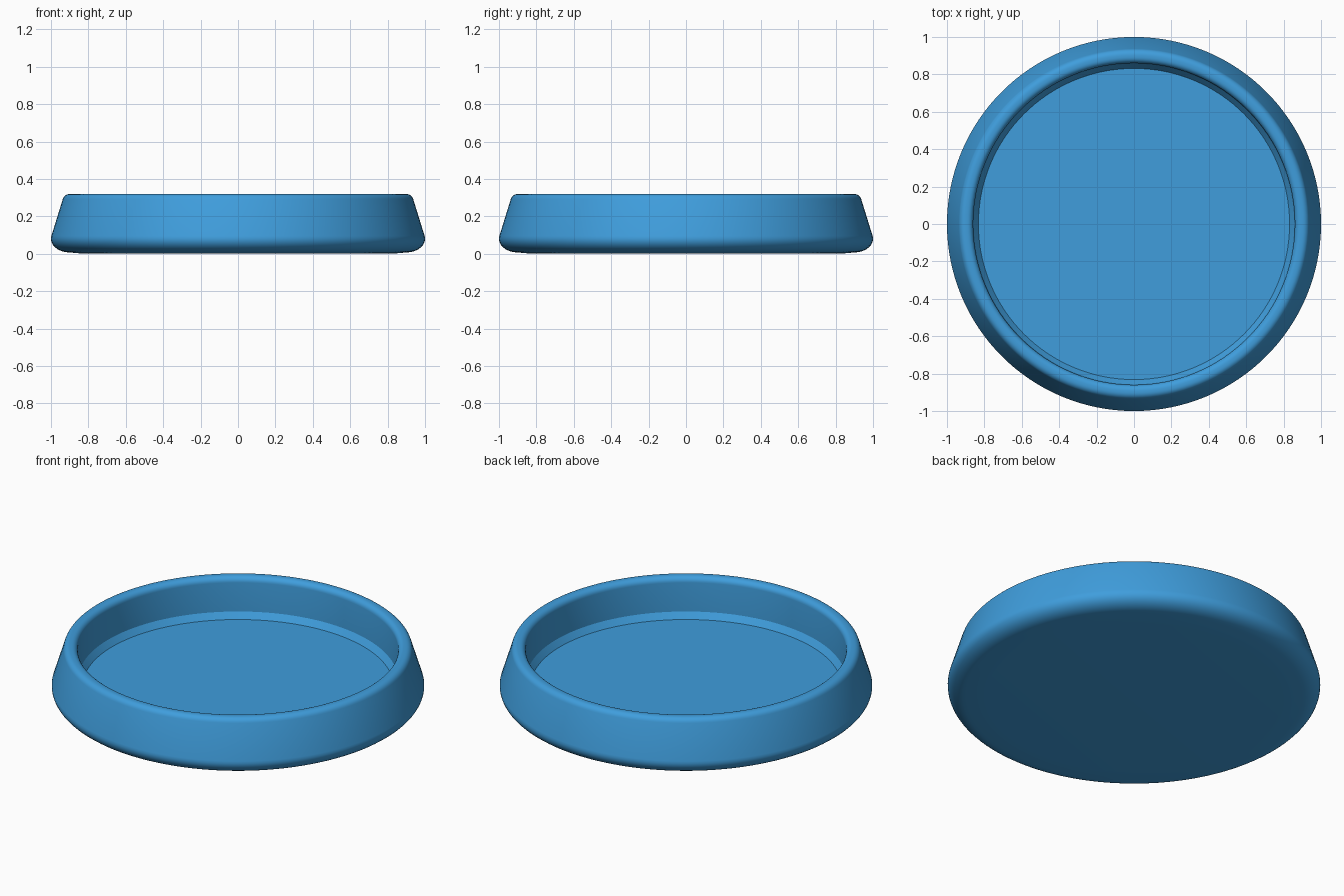
import bpy, bmesh, math

if "Cube" in bpy.data.objects:
    bpy.data.objects.remove(bpy.data.objects["Cube"])

SEGMENTS = 128


def arc(cx, cz, rx, rz, start, end, steps):
    """Points along an elliptical corner, angles in degrees."""
    pts = []
    for i in range(steps + 1):
        a = math.radians(start + (end - start) * i / steps)
        pts.append((cx + rx * math.cos(a), cz + rz * math.sin(a)))
    return pts


def lathe(name, profile):
    """Spin a radius/height profile around z; both ends lie on the axis."""
    bm = bmesh.new()
    verts = [bm.verts.new((r, 0, z)) for r, z in profile]
    edges = [bm.edges.new(pair) for pair in zip(verts, verts[1:])]
    bmesh.ops.spin(bm, geom=verts + edges, axis=(0, 0, 1), cent=(0, 0, 0),
                   angle=math.tau, steps=SEGMENTS, use_duplicate=False)
    bmesh.ops.remove_doubles(bm, verts=bm.verts, dist=1e-4)
    bmesh.ops.recalc_face_normals(bm, faces=bm.faces)
    mesh = bpy.data.meshes.new(name)
    bm.to_mesh(mesh)
    bm.free()
    obj = bpy.data.objects.new(name, mesh)
    bpy.context.collection.objects.link(obj)
    return obj


# Bowl section: underside, rounded foot, leaning wall, rounded rim, chamfered floor
profile = [(0, 0), (0.80, 0.0), (0.86, 0.003)]
profile += arc(0.90, 0.08, 0.10, 0.073, -90, 12, 10)
profile += arc(0.902, 0.283, 0.036, 0.036, 15, 90, 6)
profile += arc(0.892, 0.287, 0.032, 0.032, 90, 180, 6)
profile += [(0.857, 0.118), (0.832, 0.082), (0, 0.082)]
bowl = lathe("dish_bowl", profile)

# Smooth shading with crisp floor edges
bpy.context.view_layer.objects.active = bowl
bowl.select_set(True)
bpy.ops.object.shade_smooth_by_angle(angle=math.radians(30))

# Blue finish
blue = bpy.data.materials.new("blue_plastic")
blue.diffuse_color = (0.05, 0.34, 0.72, 1)
blue.use_nodes = True
blue.node_tree.nodes["Principled BSDF"].inputs["Base Color"].default_value = blue.diffuse_color
bowl.data.materials.append(blue)
